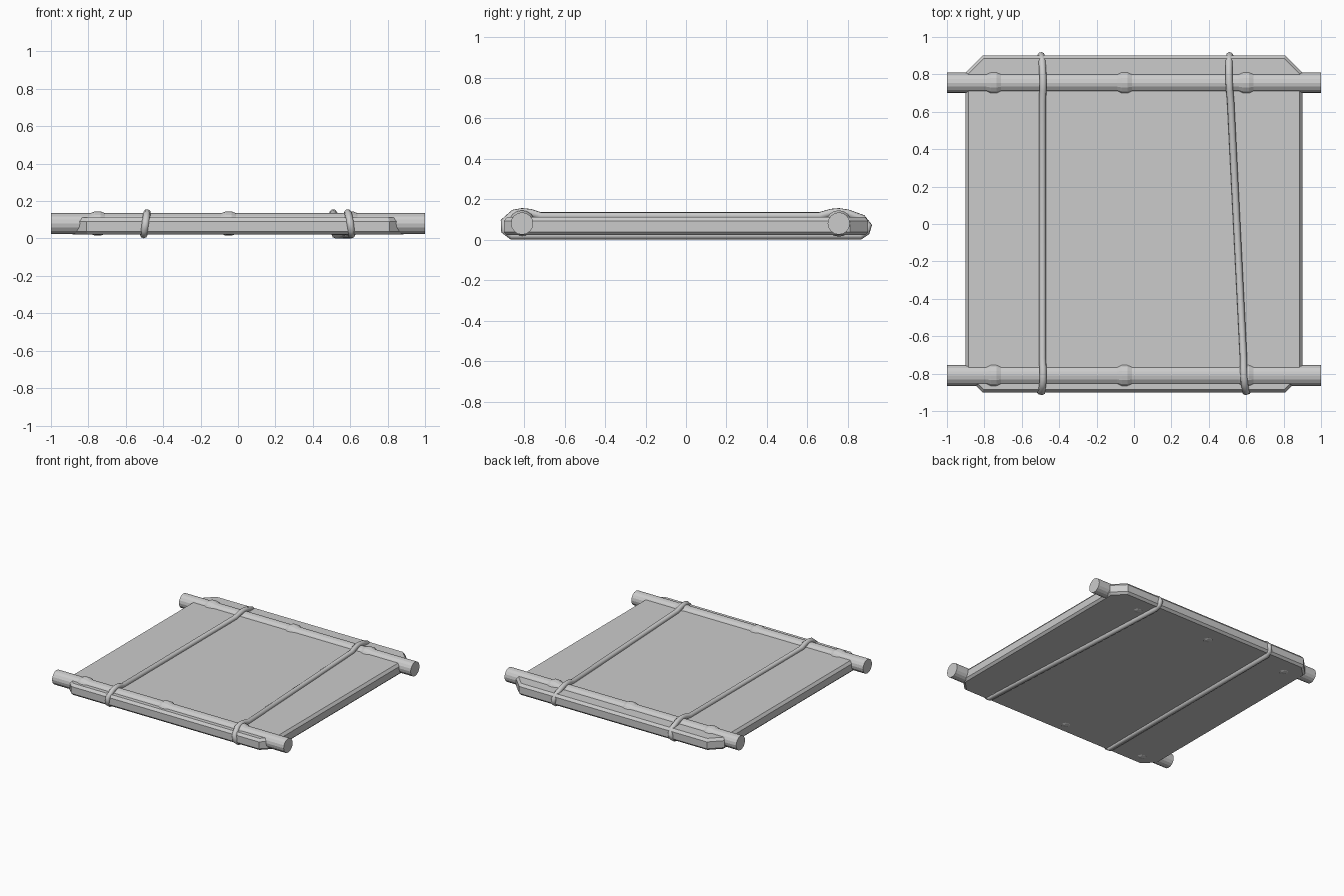
import bpy, bmesh, math

if "Cube" in bpy.data.objects:
    bpy.data.objects.remove(bpy.data.objects["Cube"])


def mesh_object(name, bm):
    bmesh.ops.recalc_face_normals(bm, faces=bm.faces)
    me = bpy.data.meshes.new(name)
    bm.to_mesh(me)
    bm.free()
    ob = bpy.data.objects.new(name, me)
    bpy.context.collection.objects.link(ob)
    return ob


def loft(name, rings):
    bm = bmesh.new()
    rows = [[bm.verts.new(p) for p in ring] for ring in rings]
    n = len(rows[0])
    for a, b in zip(rows, rows[1:]):
        for i in range(n):
            j = (i + 1) % n
            bm.faces.new((a[i], a[j], b[j], b[i]))
    bm.faces.new(rows[0])
    bm.faces.new(rows[-1])
    return mesh_object(name, bm)


# Slab: square with clipped corners and chamfered rims
def outline(inset, z):
    h, c = 0.9 - inset, 0.81 - inset * 0.414
    quarter = [(h, c), (c, h)]
    pts = []
    for _ in range(4):
        pts += [(x, y, z) for x, y in quarter]
        quarter = [(-y, x) for x, y in quarter]
    return pts


loft("slab", [outline(0.016, 0.022), outline(0, 0.038),
              outline(0, 0.092), outline(0.016, 0.112)])


# Poles: lathed rods with three knots each
def pole(name, y, sides=16):
    profile = [(-1, 0.055)]
    for k in (-0.75, -0.05, 0.6):
        profile += [(k - 0.04, 0.055), (k - 0.015, 0.065),
                    (k + 0.015, 0.065), (k + 0.04, 0.055)]
    profile.append((1, 0.055))
    angles = [2 * math.pi * i / sides for i in range(sides)]
    loft(name, [[(x, y + r * math.cos(a), 0.08 + r * math.sin(a))
                 for a in angles] for x, r in profile])


pole("front_pole", -0.81)
pole("back_pole", 0.755)


# Ropes: closed loops wrapped around the slab and both poles
PATH = [(-0.86, 0.02), (-0.895, 0.045), (-0.897, 0.09), (-0.85, 0.13),
        (-0.81, 0.137), (-0.77, 0.133), (-0.72, 0.117), (0.66, 0.117),
        (0.715, 0.133), (0.755, 0.137), (0.80, 0.13), (0.87, 0.105),
        (0.9, 0.07), (0.89, 0.04), (0.86, 0.02)]


def rope(name, x_front, x_back, lean):
    cu = bpy.data.curves.new(name, 'CURVE')
    cu.dimensions = '3D'
    cu.bevel_depth = 0.02
    cu.bevel_resolution = 2
    sp = cu.splines.new('POLY')
    sp.points.add(len(PATH) - 1)
    for p, (y, z) in zip(sp.points, PATH):
        x = x_front + (x_back - x_front) * (y + 0.9) / 1.8
        p.co = (x + lean * (z - 0.08), y, z, 1)
    sp.use_cyclic_u = True
    ob = bpy.data.objects.new(name, cu)
    bpy.context.collection.objects.link(ob)
    bpy.ops.object.select_all(action='DESELECT')
    ob.select_set(True)
    bpy.context.view_layer.objects.active = ob
    bpy.ops.object.convert(target='MESH')
    bpy.ops.object.shade_smooth_by_angle(angle=math.radians(50))


rope("left_rope", -0.495, -0.495, 0.15)
rope("right_rope", 0.60, 0.51, -0.15)
